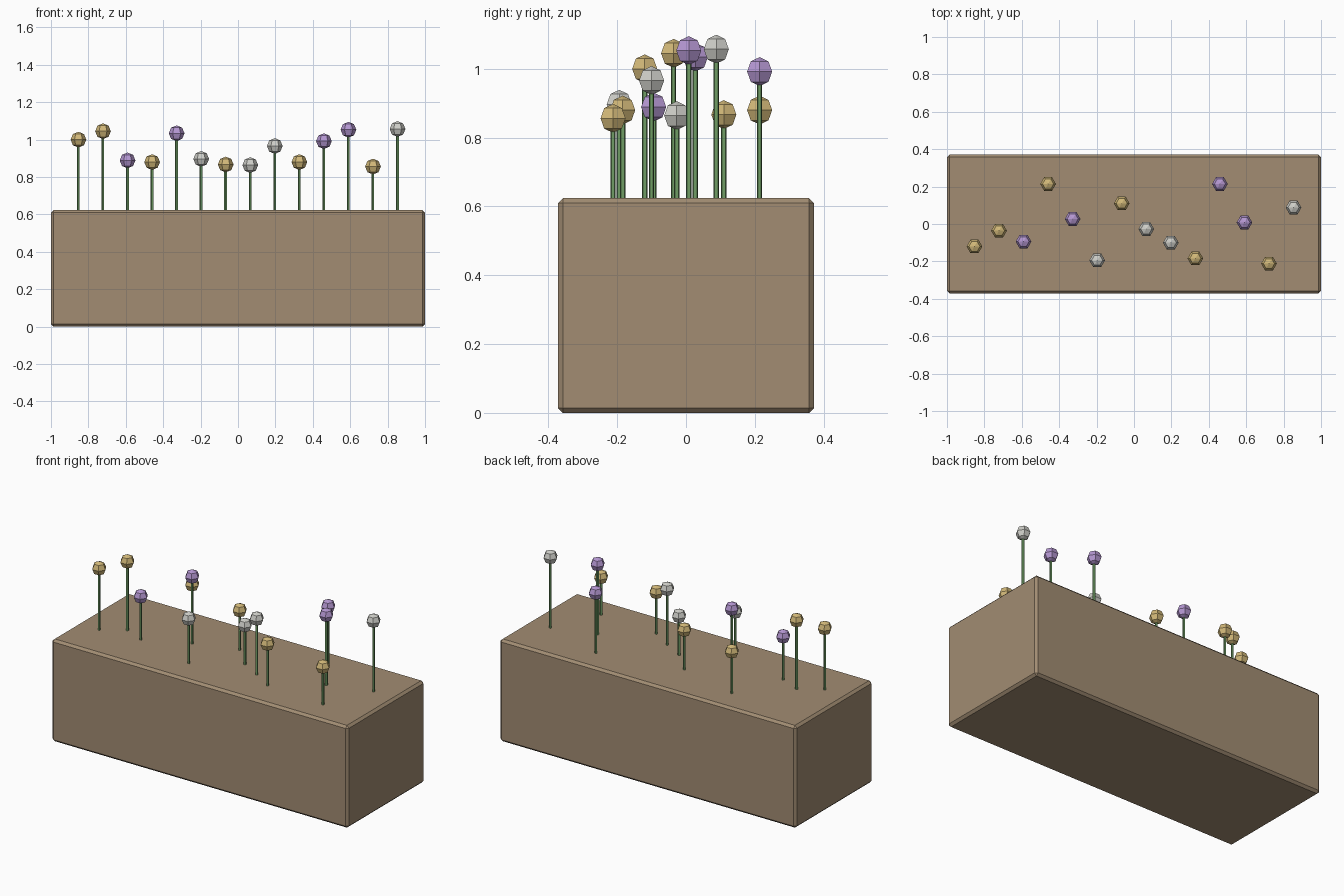
import bpy, bmesh, math
from mathutils import Matrix

cube = bpy.data.objects.get("Cube")
if cube:
    bpy.data.objects.remove(cube, do_unlink=True)


def material(name, rgb):
    m = bpy.data.materials.new(name)
    m.use_nodes = True
    m.diffuse_color = (*rgb, 1)
    m.node_tree.nodes["Principled BSDF"].inputs["Base Color"].default_value = (*rgb, 1)
    return m


earth = material("earth brown", (0.36, 0.265, 0.17))
green = material("stem green", (0.16, 0.34, 0.13))
blooms = {
    "gold": material("bloom gold", (0.64, 0.48, 0.19)),
    "purple": material("bloom purple", (0.46, 0.31, 0.64)),
    "white": material("bloom white", (0.62, 0.62, 0.58)),
}


def add_object(name, bm, mat):
    mesh = bpy.data.meshes.new(name)
    bm.to_mesh(mesh)
    bm.free()
    mesh.materials.append(mat)
    obj = bpy.data.objects.new(name, mesh)
    bpy.context.collection.objects.link(obj)
    return obj


# Soil block with a narrow chamfer
WIDTH, DEPTH, HEIGHT = 2.0, 0.744, 0.624
bm = bmesh.new()
bmesh.ops.create_cube(bm, size=1, matrix=Matrix.Translation((0, 0, HEIGHT / 2))
                      @ Matrix.Diagonal((WIDTH, DEPTH, HEIGHT, 1)))
block = add_object("soil_block", bm, earth)
chamfer = block.modifiers.new("chamfer", "BEVEL")
chamfer.width = 0.014
chamfer.segments = 1

# Flowers evenly spaced along the block: colour, depth position, bloom height
flowers = [
    ("gold", -0.12, 1.0), ("gold", -0.036, 1.045), ("purple", -0.094, 0.889),
    ("gold", 0.214, 0.88), ("purple", 0.027, 1.034), ("white", -0.194, 0.897),
    ("gold", 0.11, 0.867), ("white", -0.027, 0.864), ("white", -0.1, 0.966),
    ("gold", -0.184, 0.88), ("purple", 0.214, 0.992), ("purple", 0.008, 1.053),
    ("gold", -0.212, 0.856), ("white", 0.088, 1.057),
]
SPAN, STEM_R, BLOOM_R = 0.853, 0.008, 0.042
for i, (colour, y, z) in enumerate(flowers):
    x = -SPAN + 2 * SPAN * i / (len(flowers) - 1)
    base = HEIGHT - 0.01
    bm = bmesh.new()
    bmesh.ops.create_cone(bm, cap_ends=True, segments=5, radius1=STEM_R, radius2=STEM_R,
                          depth=z - base,
                          matrix=Matrix.Translation((x, y, (z + base) / 2))
                          @ Matrix.Rotation(math.pi / 2, 4, "Z"))
    add_object(f"stem_{i + 1}", bm, green)
    bm = bmesh.new()
    bmesh.ops.create_uvsphere(bm, u_segments=6, v_segments=4, radius=BLOOM_R,
                              matrix=Matrix.Translation((x, y, z))
                              @ Matrix.Rotation(math.pi / 2, 4, "Z"))
    add_object(f"bloom_{i + 1}", bm, blooms[colour])
